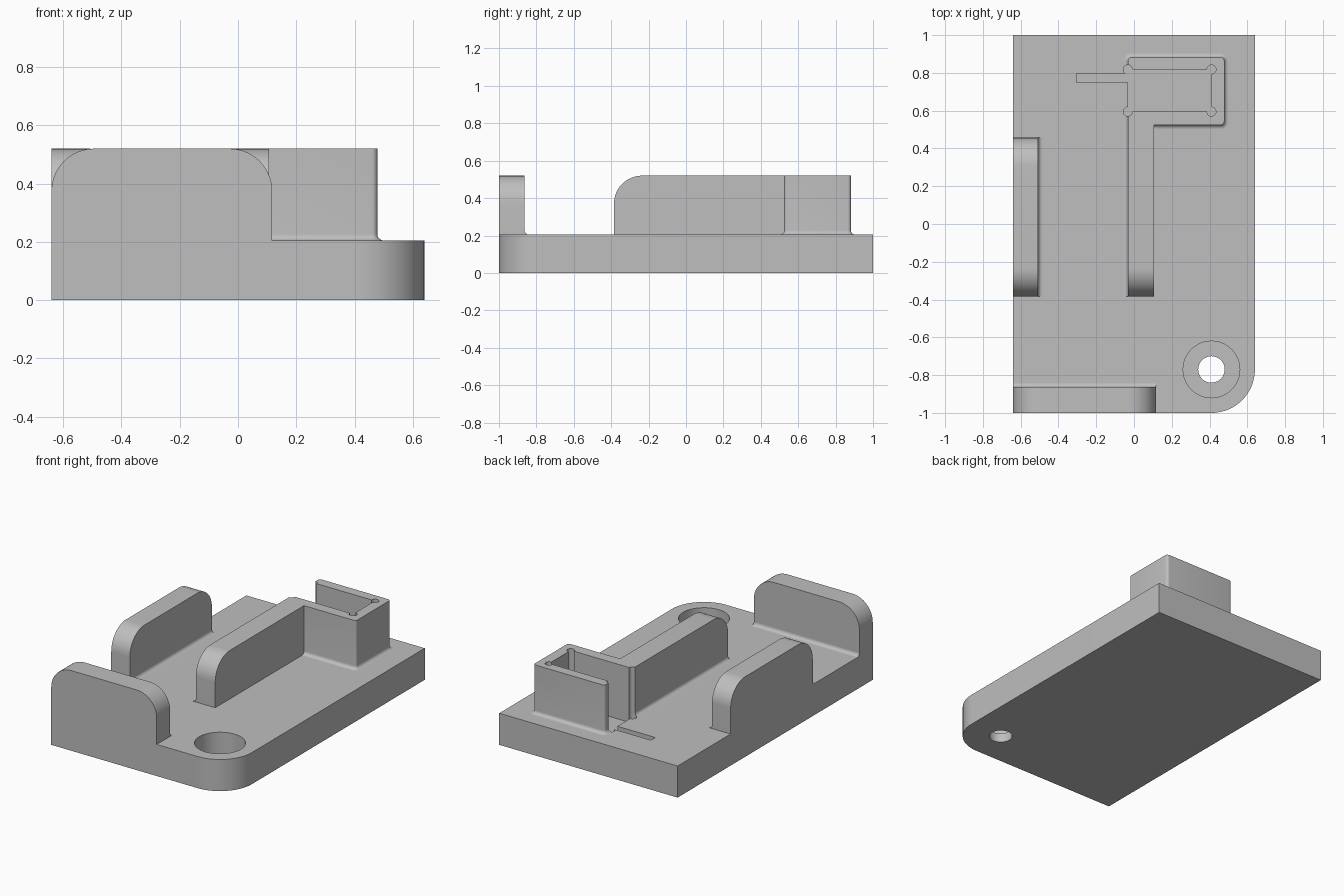
import bpy, bmesh, math
from mathutils import Vector

cube = bpy.data.objects.get("Cube")
if cube:
    bpy.data.objects.remove(cube, do_unlink=True)

grey = bpy.data.materials.new("plain grey")
grey.use_nodes = True
COLOUR = (0.52, 0.52, 0.52, 1)
grey.diffuse_color = COLOUR
grey.node_tree.nodes["Principled BSDF"].inputs["Base Color"].default_value = COLOUR

DECK, TOP, FILLET = 0.205, 0.52, 0.022


def loft(name, rings):
    """Closed solid through rings of equal point count."""
    bm = bmesh.new()
    loops = [[bm.verts.new(p) for p in ring] for ring in rings]
    n = len(loops[0])
    for a, b in zip(loops, loops[1:]):
        for i in range(n):
            bm.faces.new((a[i], a[(i + 1) % n], b[(i + 1) % n], b[i]))
    bm.faces.new(loops[0])
    bm.faces.new(loops[-1])
    bmesh.ops.recalc_face_normals(bm, faces=bm.faces)
    mesh = bpy.data.meshes.new(name)
    bm.to_mesh(mesh)
    bm.free()
    mesh.materials.append(grey)
    obj = bpy.data.objects.new(name, mesh)
    bpy.context.collection.objects.link(obj)
    return obj


def outline(u0, u1, v0, v1, radii, steps=12):
    """Rectangle with a radius per corner: (u0v0, u1v0, u1v1, u0v1)."""
    corners = ((u0, v0, 1, 1), (u1, v0, -1, 1), (u1, v1, -1, -1), (u0, v1, 1, -1))
    pts = []
    for k, (u, v, su, sv) in enumerate(corners):
        r = radii[k]
        if not r:
            pts.append((u, v))
            continue
        for i in range(steps + 1):
            a = math.pi + k * math.pi / 2 + i * math.pi / 2 / steps
            pts.append((u + su * r + r * math.cos(a), v + sv * r + r * math.sin(a)))
    return pts


def prism(name, pts, axis, lo, hi):
    """Extrude a 2D outline along x, y or z."""
    place = {"x": lambda p, d: (d, p[0], p[1]),
             "y": lambda p, d: (p[0], d, p[1]),
             "z": lambda p, d: (p[0], p[1], d)}[axis]
    return loft(name, [[place(p, d) for p in pts] for d in (lo, hi)])


def circle(x, y, r, n=48):
    return [(x + r * math.cos(2 * math.pi * i / n), y + r * math.sin(2 * math.pi * i / n))
            for i in range(n)]


def fillet_strip(name, axis, wall, side, lo, hi):
    """Concave strip where a wall face meets the deck."""
    pts = [(wall - side * 0.01, DECK - 0.01), (wall + side * FILLET, DECK - 0.01)]
    for i in range(9):
        a = i * math.pi / 16
        pts.append((wall + side * FILLET * (1 - math.sin(a)),
                    DECK + FILLET * (1 - math.cos(a))))
    pts.append((wall - side * 0.01, DECK + FILLET))
    return prism(name, pts, axis, lo, hi)


def combine(target, tool, operation):
    mod = target.modifiers.new("join", "BOOLEAN")
    mod.operation, mod.solver, mod.object = operation, "EXACT", tool
    bpy.context.view_layer.objects.active = target
    bpy.ops.object.modifier_apply(modifier=mod.name)


# Base plate with one rounded corner
base = prism("base_plate", outline(-0.64, 0.64, -1, 1, (0, 0.23, 0, 0), 24), "z", 0, DECK)

# Holder box with soft corners and a flared foot
X0, X1, Y0, Y1 = -0.033, 0.478, 0.525, 0.882
rings = []
for i in range(9):
    a = i * math.pi / 16
    d = FILLET * (1 - math.sin(a))
    z = DECK + FILLET * (1 - math.cos(a))
    r = 0.018 + d
    rings.append([(x, y, z) for x, y in
                  outline(X0 - d, X1 + d, Y0 - d, Y1 + d, (r,) * 4, 6)])
rings.append([(x, y, TOP) for x, y, z in rings[-1]])
holder = loft("holder_box", rings)

# Middle wall merges into the holder
middle = prism("middle_wall", outline(-0.385, 0.575, DECK, TOP, (0, 0, 0, 0.15), 16),
               "x", X0, 0.106)
combine(holder, middle, "UNION")
bpy.data.objects.remove(middle, do_unlink=True)

# Pocket with relieved corners, open on one side and sunk in the deck
PX0, PX1, PY0, PY1, FLOOR = -0.033, 0.41, 0.595, 0.818, 0.165
cutters = [prism("pocket_cutter", outline(PX0, PX1, PY0, PY1, (0,) * 4), "z", FLOOR, 0.7)]
for x in (PX0, PX1):
    for y in (PY0, PY1):
        cutters.append(prism("relief_cutter", circle(x, y, 0.024, 24), "z", FLOOR, 0.7))
for cutter in cutters:
    combine(holder, cutter, "DIFFERENCE")
    combine(base, cutter, "DIFFERENCE")

# Clear the foot at the open side
mouth = prism("mouth_cutter", outline(-0.2, 0.1, PY0, PY1, (0,) * 4), "z", 0.1, 0.7)
combine(holder, mouth, "DIFFERENCE")

# Wire slot and stepped screw hole
slot = prism("slot_cutter", outline(-0.305, 0.05, 0.75, 0.796, (0,) * 4), "z", FLOOR, 0.7)
bore = prism("bore_cutter", circle(0.41, -0.77, 0.15), "z", 0.06, 0.7)
hole = prism("hole_cutter", circle(0.41, -0.77, 0.07), "z", -0.1, 0.7)
for cutter in (slot, bore, hole):
    combine(base, cutter, "DIFFERENCE")
for cutter in cutters + [mouth, slot, bore, hole]:
    bpy.data.objects.remove(cutter, do_unlink=True)

# Outer walls with rounded upper corners
prism("front_wall", outline(-0.64, 0.117, DECK, TOP, (0, 0, 0.145, 0.145), 16),
      "y", -1, -0.863)
prism("side_wall", outline(-0.385, 0.457, DECK, TOP, (0, 0, 0.15, 0.15), 16),
      "x", -0.64, -0.507)

# Fillets along the inner wall feet
fillet_strip("front_wall_fillet", "x", -0.863, 1, -0.64, 0.117)
fillet_strip("side_wall_fillet", "y", -0.507, 1, -0.385, 0.457)
fillet_strip("middle_wall_fillet", "y", X0, -1, -0.385, 0.571)

# Smooth curved faces, keep edges sharp
bpy.ops.object.select_all(action="DESELECT")
for obj in bpy.context.scene.objects:
    if obj.type == "MESH" and grey.name in obj.data.materials:
        obj.select_set(True)
        bpy.context.view_layer.objects.active = obj
bpy.ops.object.shade_smooth_by_angle(angle=math.radians(30))
